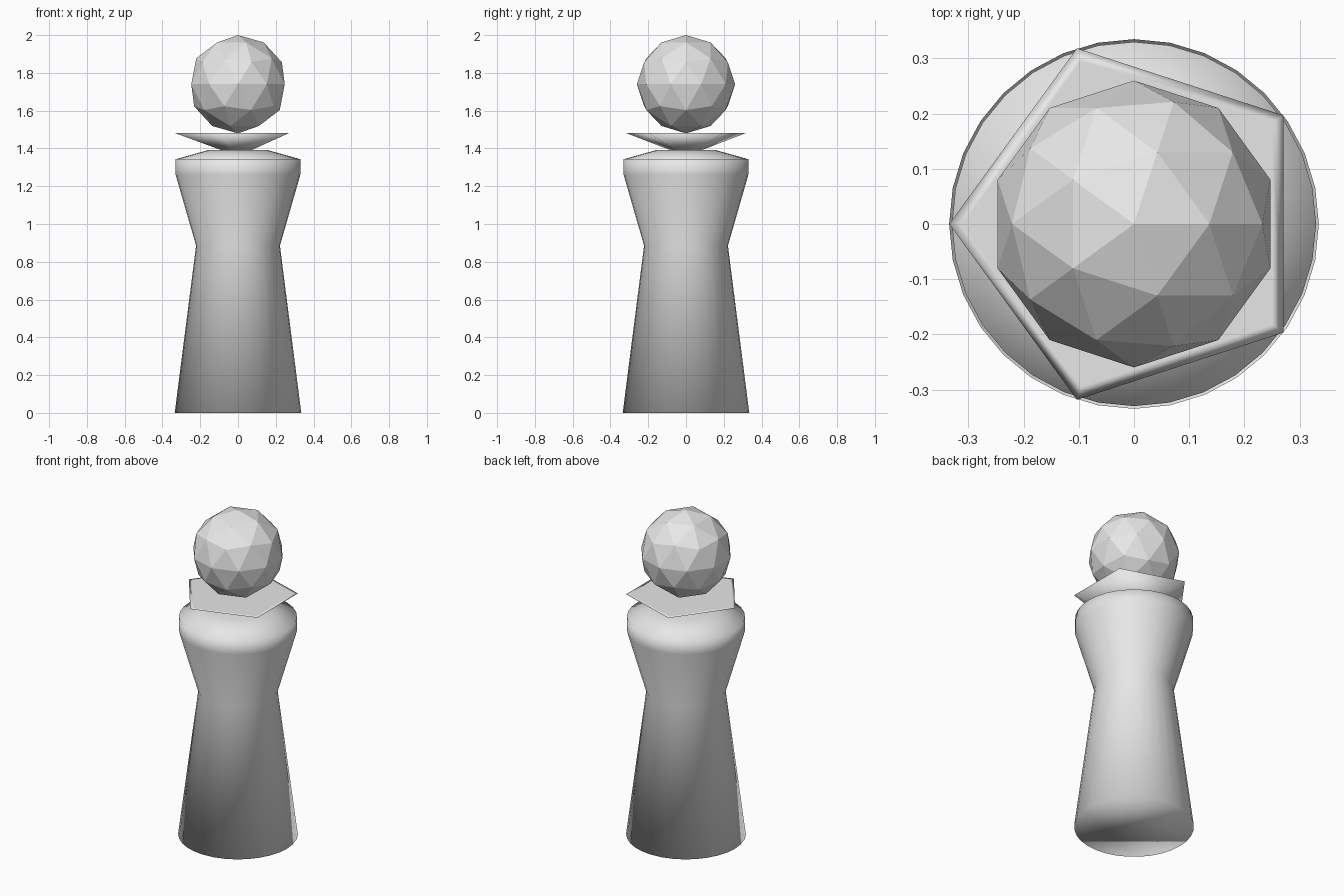
import bpy, bmesh
from math import cos, sin, tau

cube = bpy.data.objects.get("Cube")
if cube:
    bpy.data.objects.remove(cube, do_unlink=True)

grey = bpy.data.materials.new("plain_grey")
grey.use_nodes = True
colour = (0.8, 0.8, 0.8, 1)
grey.diffuse_color = colour
grey.node_tree.nodes["Principled BSDF"].inputs["Base Color"].default_value = colour


def finish(name, bm, smooth):
    bmesh.ops.recalc_face_normals(bm, faces=bm.faces)
    for face in bm.faces:
        face.smooth = smooth
    mesh = bpy.data.meshes.new(name)
    bm.to_mesh(mesh)
    bm.free()
    mesh.materials.append(grey)
    obj = bpy.data.objects.new(name, mesh)
    bpy.context.collection.objects.link(obj)
    return obj


def lathe(name, profile, sides, start=0):
    """Stack rings of (radius, height) and close both ends."""
    bm = bmesh.new()
    angles = [start + tau * i / sides for i in range(sides)]
    rings = [[bm.verts.new((r * cos(a), r * sin(a), z)) for a in angles]
             for r, z in profile]
    for low, high in zip(rings, rings[1:]):
        for i in range(sides):
            j = (i + 1) % sides
            bm.faces.new((low[i], low[j], high[j], high[i]))
    bm.faces.new(rings[0])
    bm.faces.new(rings[-1])
    return finish(name, bm, True)


# Waisted body with a sloped shoulder
lathe("body", [(0.335, 0), (0.222, 0.885), (0.33, 1.26), (0.33, 1.343), (0.155, 1.392)], 32)

# Five-sided flared collar with a narrow rim
lathe("collar", [(0.05, 1.377), (0.335, 1.482), (0.31, 1.482)], 5, tau / 2)

# Faceted head
bm = bmesh.new()
bmesh.ops.create_icosphere(bm, subdivisions=2, radius=0.26)
bmesh.ops.translate(bm, verts=bm.verts, vec=(0, 0, 1.74))
finish("head", bm, False)
